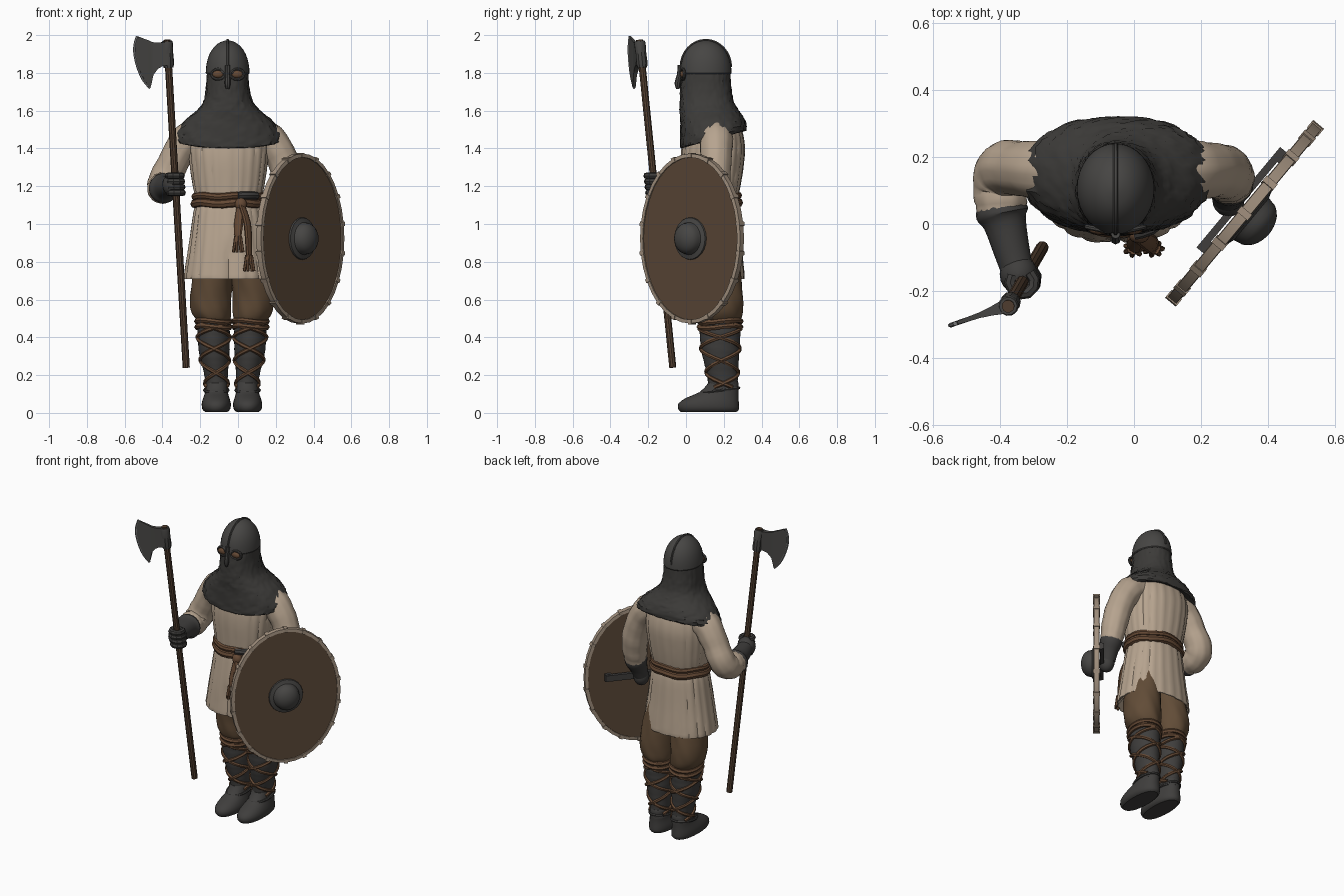
import bpy, bmesh, math, random
from mathutils import Vector, Matrix, Quaternion

if "Cube" in bpy.data.objects:
    bpy.data.objects.remove(bpy.data.objects["Cube"])
random.seed(4)
TAU = 2 * math.pi

def mat(name, *c):
    m = bpy.data.materials.new(name)
    m.diffuse_color = (*c, 1)
    m.use_nodes = True
    m.node_tree.nodes["Principled BSDF"].inputs["Base Color"].default_value = m.diffuse_color
    return m

CLOTH = mat("padded linen", 0.47, 0.37, 0.275)
MAIL = mat("dark mail", 0.045, 0.043, 0.04)
IRON = mat("dark iron", 0.062, 0.06, 0.057)
GLOVE = mat("dark grey leather", 0.05, 0.048, 0.046)
PANTS = mat("brown wool", 0.12, 0.072, 0.038)
WOOD = mat("shield wood", 0.105, 0.064, 0.038)
HAFT = mat("haft wood", 0.085, 0.05, 0.03)
RIM = mat("rawhide rim", 0.36, 0.28, 0.21)
SASH = mat("red brown leather", 0.13, 0.067, 0.035)
STEEL = mat("sharpened steel", 0.2, 0.2, 0.2)

def densify(rows, k):
    # Catmull-Rom interpolation of tuples
    if k < 2:
        return [tuple(r) for r in rows]
    out = []
    for i in range(len(rows) - 1):
        a, b, c, d = rows[max(i - 1, 0)], rows[i], rows[i + 1], rows[min(i + 2, len(rows) - 1)]
        for s in range(k):
            t = s / k
            out.append(tuple(0.5 * (2 * q + (r - p) * t + (2 * p - 5 * q + 4 * r - u) * t * t
                             + (3 * q - p - 3 * r + u) * t ** 3) for p, q, r, u in zip(a, b, c, d)))
    return out + [tuple(rows[-1])]

def skin(name, rings, m, closed=False):
    # bridge equal rings of points into a skin with capped ends
    bm = bmesh.new()
    vs = [[bm.verts.new(p) for p in r] for r in rings]
    n = len(vs[0])
    pairs = list(zip(vs, vs[1:])) + ([(vs[-1], vs[0])] if closed else [])
    for a, b in pairs:
        for j in range(n):
            bm.faces.new((a[j], a[(j + 1) % n], b[(j + 1) % n], b[j]))
    if not closed:
        bm.faces.new(vs[0][::-1])
        bm.faces.new(vs[-1])
    bmesh.ops.recalc_face_normals(bm, faces=bm.faces)
    me = bpy.data.meshes.new(name)
    bm.to_mesh(me)
    bm.free()
    me.materials.append(m)
    ob = bpy.data.objects.new(name, me)
    bpy.context.collection.objects.link(ob)
    return ob

def loft(name, rows, m, n=32, k=3, mod=None, p=1.0, M=Matrix()):
    # rows: centre x, centre y, z, radius x, radius y, optional front-back tilt
    rings = []
    for cx, cy, z, rx, ry, tilt in densify([(*r, 0)[:6] for r in rows], k):
        ring = []
        for j in range(n):
            a = TAU * j / n
            c, s = math.cos(a), math.sin(a)
            f = mod(a, z) if mod else 1
            c, s = math.copysign(abs(c) ** p, c), math.copysign(abs(s) ** p, s)
            ring.append(M @ Vector((cx + rx * c * f, cy + ry * s * f, z + tilt * s)))
        rings.append(ring)
    return skin(name, rings, m)

def tube(name, pts, m, n=12, k=1, mod=None, closed=False, flat=1.0):
    # pts: x, y, z, radius
    pts = densify(pts, k)
    P = [Vector(q[:3]) for q in pts]
    N, q, prev, rings = len(P), None, None, []
    for i in range(N):
        t = (P[(i + 1) % N] - P[i - 1]) if closed else (P[min(i + 1, N - 1)] - P[max(i - 1, 0)])
        t.normalize()
        q = t.to_track_quat('Z', 'Y') if q is None else prev.rotation_difference(t) @ q
        prev = t
        rings.append([P[i] + q @ Vector((math.cos(TAU * j / n), flat * math.sin(TAU * j / n), 0))
                      * pts[i][3] * (mod(TAU * j / n, i) if mod else 1) for j in range(n)])
    return skin(name, rings, m, closed)

def ball(name, c, r, m, M=Matrix()):
    rows = [(c[0], c[1], c[2] - r[2] * math.cos(math.pi * i / 10), r[0] * math.sin(math.pi * i / 10) + 1e-4,
             r[1] * math.sin(math.pi * i / 10) + 1e-4) for i in range(11)]
    return loft(name, rows, m, 20, 1, M=M)

def box(name, c, size, m, M=Matrix()):
    h = [s / 2 for s in size]
    return skin(name, [[M @ Vector((c[0] + a * h[0], c[1] + b * h[1], c[2] + s * h[2]))
                for a, b in ((-1, -1), (1, -1), (1, 1), (-1, 1))] for s in (-1, 1)], m)

# quilted tunic with a flared, hollow skirt and a front crease
def quilt(a, z):
    slit = 0.09 * max(0, 1 - abs(a - 1.5 * math.pi) / 0.1) if z < 0.87 else 0
    return 0.985 + 0.028 * abs(math.sin(11 * a)) ** 0.5 + random.uniform(-.005, .005) - slit
B = -0.05
loft("tunic", [(B, .125, .80, .17, .13), (B, .125, .725, .215, .165), (B, .125, .71, .235, .182),
     (B, .125, .76, .23, .18), (B, .125, .9, .208, .168), (B, .13, 1.06, .185, .152), (B, .13, 1.12, .172, .142),
     (B, .135, 1.2, .188, .152), (B, .14, 1.32, .205, .165), (B, .145, 1.42, .21, .165),
     (B, .145, 1.52, .19, .14), (B, .13, 1.6, .1, .09)], CLOTH, 88, 3, quilt, .9)

# mail curtain over neck and shoulders
loft("mail_curtain", [(B, .145, 1.47, .2, .13, .04), (B, .145, 1.447, .275, .172, .046),
     (B, .145, 1.49, .275, .175, .035), (B, .137, 1.55, .228, .167, .015), (B, .122, 1.6, .168, .155, .005),
     (-.052, .11, 1.65, .13, .143, 0), (-.055, .105, 1.72, .115, .135, 0), (-.055, .105, 1.81, .108, .128, 0)],
     MAIL, 80, 5, lambda a, z: random.uniform(.975, 1.02), .92)

# helmet with brow, spectacles, nose guard and ridge
H = -0.055
loft("helmet", [(H, .105, 1.795, .108, .128), (H, .105, 1.80, .116, .136), (H, .105, 1.85, .111, .131),
     (H, .105, 1.9, .096, .114), (H, .105, 1.94, .069, .083), (H, .105, 1.963, .038, .046),
     (H, .105, 1.973, .004, .005)], IRON, 32, 2)
tube("helmet_ridge", [(H, .105 - .133 * math.cos(t), 1.83 + .144 * math.sin(t), .007)
     for t in [math.pi * i / 16 for i in range(17)]], IRON, 6)
for s in (-1, 1):
    ex = H + s * .05
    ball("eye_opening", (ex, -.017, 1.793), (.03, .014, .02), SASH)
    tube("eye_guard", [(ex + .036 * math.cos(TAU * i / 16), -.023 + .018 * abs(s * .4 + .4 * math.cos(TAU * i / 16)),
         1.793 + .027 * math.sin(TAU * i / 16), .008) for i in range(16)], IRON, 8, closed=True)
tube("nose_guard", [(H, -.03, 1.84, .014), (H, -.036, 1.79, .012), (H, -.045, 1.745, .016), (H, -.042, 1.715, .009)], IRON, 8, 2)

# waist sash, knot and two hanging tails with fringe
for z, r, m in ((1.148, .019, SASH), (1.11, .024, SASH)):
    tube("waist_sash", [(B + .178 * math.cos(TAU * i / 48), .13 + .148 * math.sin(TAU * i / 48),
         z + .004 * math.sin(TAU * i / 9), r) for i in range(48)], m, 8, closed=True)
tube("belt_piece", [(.0, -.028, 1.15, .02), (.05, -.012, 1.152, .021), (.1, .03, 1.15, .02)], GLOVE, 8, 2)
ball("sash_knot", (.015, -.03, 1.105), (.032, .028, .034), SASH)
for x, zb in ((.0, .85), (.058, .75)):
    tube("sash_tail", [(.015, -.035, 1.11, .022), (x * .8 + .003, -.058, 1.0, .027), (x, -.07, zb + .1, .023),
         (x, -.072, zb + .075, .02)], SASH, 10, 3, flat=.6)
    for i in range(7):
        a = TAU * i / 7
        tube("sash_fringe", [(x + .012 * math.cos(a), -.072 + .01 * math.sin(a), zb + .085, .01),
             (x + .027 * math.cos(a), -.074 + .02 * math.sin(a), zb, .008)], SASH, 6)

# legs: baggy trousers, wrapped shins, cross straps, shoes
for side, s in (("right", -1), ("left", 1)):
    X = lambda d: -.032 + s * d
    loft(side + "_trouser", [(X(.085), .15, .86, .09, .12), (X(.1), .16, .74, .105, .128), (X(.112), .175, .62, .109, .127),
         (X(.11), .178, .54, .106, .122), (X(.1), .18, .495, .09, .108), (X(.098), .18, .47, .07, .08)],
         PANTS, 36, 3, lambda a, z: 1 + .018 * math.sin(7 * a + 30 * z) + random.uniform(-.008, .008))
    shin = [(X(.098), .18, .50, .08, .1), (X(.097), .18, .43, .083, .106), (X(.094), .183, .32, .079, .097),
            (X(.084), .193, .2, .061, .08), (X(.08), .2, .11, .058, .076)]
    loft(side + "_shin_wrap", shin, GLOVE, 28, 7, lambda a, z: 1 + .035 * abs(math.sin(70 * z + .5 * math.sin(a))))
    path = densify(shin, 16)
    for d in (-1, 1):
        for ph in (0, math.pi):
            pts = []
            for i, (cx, cy, z, rx, ry) in enumerate(path[4:-6]):
                a = d * i * TAU * 1.6 / 54 + ph
                pts.append((cx + rx * 1.04 * math.cos(a), cy + ry * 1.04 * math.sin(a), z, .011))
            tube(side + "_shin_strap", pts, SASH, 6)
    for z, r in ((.485, 1.06), (.455, 1.05)):
        tube(side + "_knee_garter", [(X(.098) + .084 * r * math.cos(TAU * i / 24), .18 + .105 * r * math.sin(TAU * i / 24),
             z + .006 * math.sin(TAU * i / 12), .014) for i in range(24)], SASH, 6, closed=True)
    loft(side + "_shoe", [(X(.083), .12, .006, .06, .148), (X(.083), .12, .02, .074, .161), (X(.083), .12, .05, .077, .16),
         (X(.083), .14, .08, .069, .138), (X(.082), .175, .11, .06, .103), (X(.08), .195, .15, .058, .084),
         (X(.08), .197, .165, .054, .078)], GLOVE, 28, 2, p=.9)
    tube(side + "_shoe_lace", [(X(.083) + .063 * math.cos(TAU * i / 20), .18 + .1 * math.sin(TAU * i / 20),
         .12 + .012 * math.sin(TAU * i / 20), .008) for i in range(20)], GLOVE, 6, closed=True)

# sleeves, gauntlets and hands
fold = lambda a, i: 1 + .02 * math.sin(i * 1.7 + a) + .025 * abs(math.sin(5 * a)) + random.uniform(-.008, .008)
tube("right_sleeve", [(-.17, .155, 1.49, .09), (-.27, .16, 1.44, .088), (-.335, .165, 1.34, .08), (-.385, .165, 1.24, .082),
     (-.4, .12, 1.192, .08), (-.397, .06, 1.19, .076), (-.395, .035, 1.19, .07)], CLOTH, 40, 4, fold)
tube("right_gauntlet", [(-.397, .055, 1.19, .073), (-.393, .03, 1.19, .079), (-.385, .0, 1.193, .064),
     (-.365, -.08, 1.2, .054), (-.348, -.14, 1.207, .048)], GLOVE, 20, 3)
ball("right_hand", (-.345, -.15, 1.208), (.056, .06, .062), GLOVE)
tube("left_sleeve", [(.07, .155, 1.49, .09), (.17, .16, 1.44, .088), (.235, .16, 1.34, .08), (.272, .152, 1.22, .08),
     (.285, .135, 1.11, .073), (.287, .125, 1.06, .066)], CLOTH, 40, 4, fold)
tube("left_gauntlet", [(.287, .128, 1.08, .066), (.287, .12, 1.05, .07), (.285, .1, 1.0, .056), (.278, .08, .94, .046)], GLOVE, 20, 3)
ball("left_hand", (.282, .072, .925), (.048, .05, .058), GLOVE)

# long axe: haft, socket, bearded blade, bright edge
top, bot = Vector((-.376, -.246, 1.975)), Vector((-.274, -.07, .24))
on_haft = lambda z: top.lerp(bot, (1.975 - z) / 1.735)
tube("axe_haft", [(*on_haft(z), .019) for z in (1.975, 1.6, 1.2, .8, .24)], HAFT, 10)
for i in range(4):
    z = 1.165 + .03 * i
    c = on_haft(z)
    tube("right_finger", [(c.x + .036 * math.cos(a), c.y + .036 * math.sin(a), z, .018)
         for a in [math.radians(-215 + 38 * t) for t in range(8)]], GLOVE, 8)
tube("axe_socket", [(*on_haft(z), r) for z, r in ((1.968, .027), (1.955, .031), (1.9, .029), (1.85, .031), (1.828, .026))], IRON, 10)
D = Vector((-.946, -.324, 0))
W = Vector((.324, -.946, 0))
base = Vector((-.375, -.243, 0))
cols = [(.0, 1.84, 1.965, .024), (.03, 1.836, 1.962, .018), (.055, 1.822, 1.96, .013), (.08, 1.79, 1.962, .01),
        (.093, 1.73, 1.966, .008), (.1, 1.722, 1.97, .008), (.13, 1.762, 1.98, .007), (.16, 1.825, 1.992, .005),
        (.175, 1.87, 1.965, .004), (.184, 1.915, 1.945, .002)]
skin("axe_blade", [[base + D * d + W * w + Vector((0, 0, z)) for w, z in ((-t, lo), (t, lo), (t, hi), (-t, hi))]
     for d, lo, hi, t in cols], IRON)
edge = [(.168, 1.994), (.181, 1.95), (.182, 1.9), (.165, 1.83), (.135, 1.765), (.096, 1.72)]
tube("axe_edge", [(*(base + D * d + Vector((0, 0, z))), .007) for d, z in edge], STEEL, 6, 3)

# oval shield, local frame: x along the board, y up, z outward
n = Vector((.768, -.64, 0)).normalized()
u = Vector((-n.y, n.x, 0))
S = Matrix.Translation((.33, .032, .923)) @ Matrix((u, (0, 0, 1), n)).transposed().to_4x4()
loft("shield_board", [(0, 0, -.011, .332, .437), (0, 0, .011, .332, .437)], WOOD, 48, 1, M=S)
skin("shield_rim", [[S @ Vector(((.345 + e) * math.cos(TAU * i / 36), (.45 + e) * math.sin(TAU * i / 36), z))
     for e, z in ((-.02, -.018), (.0, -.016), (.0, .016), (-.02, .018))] for i in range(36)], RIM, True)
for i in range(18):
    a = TAU * (i + .5) / 18
    T = S @ Matrix.Translation((.336 * math.cos(a), .441 * math.sin(a), 0)) @ Matrix.Rotation(a, 4, 'Z')
    box("rim_clasp", (0, 0, 0), (.026, .022, .042), RIM, T)
loft("shield_boss", [(0, 0, .008, .108, .112), (0, 0, .02, .106, .11), (0, 0, .027, .082, .086), (0, 0, .055, .076, .08),
     (0, 0, .08, .055, .058), (0, 0, .093, .025, .026), (0, 0, .096, .002, .002)], IRON, 24, 2, M=S)
box("shield_grip", (.025, 0, -.034), (.39, .04, .022), GLOVE, S)
for x in (-.15, .2):
    box("grip_mount", (x, 0, -.018), (.04, .045, .03), GLOVE, S)

# smooth shading that keeps creases
for ob in bpy.context.scene.objects:
    ob.select_set(True)
    bpy.context.view_layer.objects.active = ob
bpy.ops.object.shade_smooth_by_angle(angle=math.radians(35))
